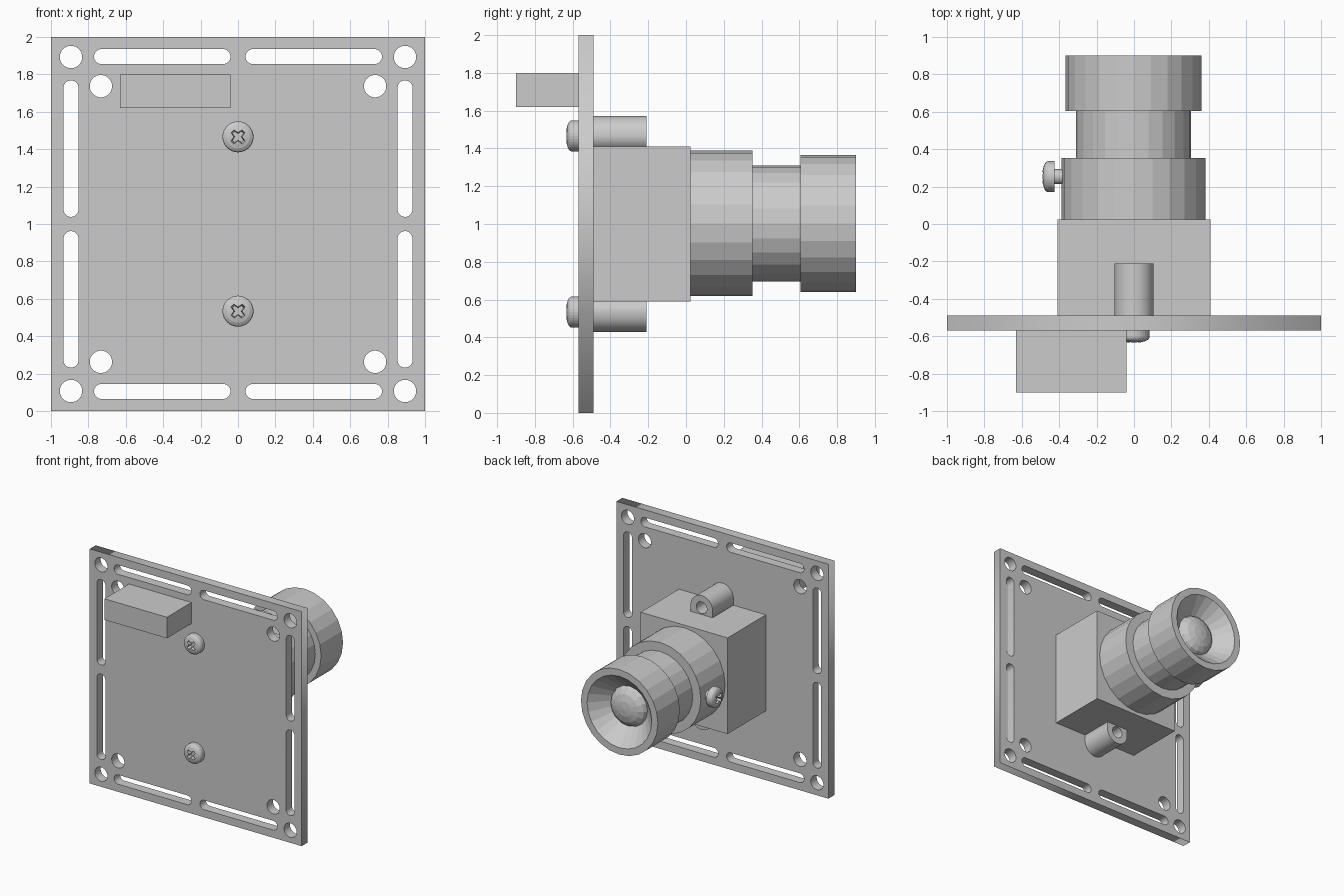
import bpy, bmesh
from math import sin, cos, pi, copysign, radians
from mathutils import Matrix, Vector

if "Cube" in bpy.data.objects:
    bpy.data.objects.remove(bpy.data.objects["Cube"])


def add_mesh(name, bm, matrix=Matrix()):
    bmesh.ops.remove_doubles(bm, verts=bm.verts, dist=1e-5)
    bmesh.ops.recalc_face_normals(bm, faces=bm.faces)
    me = bpy.data.meshes.new(name)
    bm.to_mesh(me)
    bm.free()
    ob = bpy.data.objects.new(name, me)
    bpy.context.collection.objects.link(ob)
    ob.matrix_world = matrix
    return ob


def box(name, lo, hi):
    bm = bmesh.new()
    lo, hi = Vector(lo), Vector(hi)
    bmesh.ops.create_cube(bm, size=1, matrix=Matrix.Translation((lo + hi) / 2)
                          @ Matrix.Diagonal((*(hi - lo), 1)))
    return add_mesh(name, bm)


def lathe(name, profile, matrix, n=24):
    """Revolve (radius, height) points around local z."""
    bm = bmesh.new()
    vs = [bm.verts.new((r, 0, h)) for r, h in profile]
    es = [bm.edges.new(p) for p in zip(vs, vs[1:])]
    bmesh.ops.spin(bm, geom=vs + es, cent=(0, 0, 0), axis=(0, 0, 1),
                   angle=2 * pi, steps=n, use_duplicate=False)
    return add_mesh(name, bm, matrix)


def slot(cx, cz, dx=0, dz=0, r=0.06, n=24):
    """Circle, stretched to a round-ended slot by half lengths dx, dz."""
    pts = []
    for i in range(n):
        a = 2 * pi * (i + .5) / n
        pts.append((cx + r * cos(a) + copysign(dx, cos(a)),
                    cz + r * sin(a) + copysign(dz, sin(a))))
    return pts


def plate(name, loops, y0, y1):
    """Outline with holes in xz, extruded from y0 to y1."""
    cu = bpy.data.curves.new(name, 'CURVE')
    cu.dimensions, cu.fill_mode, cu.extrude = '2D', 'BOTH', (y1 - y0) / 2
    for loop in loops:
        sp = cu.splines.new('POLY')
        sp.points.add(len(loop) - 1)
        for p, (x, z) in zip(sp.points, loop):
            p.co = (x, z, 0, 1)
        sp.use_cyclic_u = True
    tmp = bpy.data.objects.new(name + "_outline", cu)
    bpy.context.collection.objects.link(tmp)
    bm = bmesh.new()
    me = tmp.evaluated_get(bpy.context.evaluated_depsgraph_get()).to_mesh()
    bm.from_mesh(me)
    bpy.data.objects.remove(tmp)
    return add_mesh(name, bm, Matrix.Translation((0, (y0 + y1) / 2, 0))
                    @ Matrix.Rotation(pi / 2, 4, 'X'))


def screw(name, loc, rot, shank):
    """Pan head screw, head seat at local z = 0, with a cross recess."""
    m = Matrix.Translation(loc) @ rot
    ob = lathe(name, [(0, -shank), (.04, -shank), (.04, 0), (.083, 0), (.083, .036),
                      (.077, .047), (.062, .056), (.035, .063), (0, .065)], m, 32)
    bm = bmesh.new()
    pts = []
    for k in range(4):
        a = pi / 4 + k * pi / 2
        for u, v in ((.045, -.011), (.045, .011), (.016, .016)):
            pts.append((u * cos(a) - v * sin(a), u * sin(a) + v * cos(a)))
    low = [bm.verts.new((x * .75, y * .75, .025)) for x, y in pts]
    top = [bm.verts.new((x * 1.05, y * 1.05, .08)) for x, y in pts]
    bm.faces.new(low)
    bm.faces.new(top)
    for i in range(12):
        j = (i + 1) % 12
        bm.faces.new((low[i], low[j], top[j], top[i]))
    cutter = add_mesh(name + "_cutter", bm, m)
    cutter.hide_render = True
    mod = ob.modifiers.new("recess", 'BOOLEAN')
    mod.operation, mod.solver, mod.object = 'DIFFERENCE', 'EXACT', cutter
    bpy.context.view_layer.objects.active = ob
    bpy.ops.object.modifier_apply(modifier=mod.name)
    bpy.data.objects.remove(cutter)


# circuit board with corner holes and edge slots
loops = [[(-1, 0), (1, 0), (1, 2), (-1, 2)]]
for sx in (-1, 1):
    for sz in (-1, 1):
        loops += [slot(sx * .893, 1 + sz * .893),
                  slot(sx * .733, 1 + sz * .737),
                  slot(sx * .405, 1 + sz * .895, dx=.325, r=.04),
                  slot(sx * .893, 1 + sz * .403, dz=.325, r=.04)]
plate("board", loops, -.57, -.49)

# plug socket on the front
box("connector", (-.63, -.9, 1.62), (-.04, -.57, 1.8))

# lens housing with two screw posts
box("housing", (-.41, -.49, .59), (.41, .025, 1.41))
turn_front = Matrix.Rotation(pi / 2, 4, 'X')
for s, side in ((1, "upper"), (-1, "lower")):
    arc = [(.104 * cos(pi * i / 16), 1 + s * (.468 + .104 * sin(pi * i / 16)))
           for i in range(17)]
    outline = arc + [(-.104, 1 + s * .405), (.104, 1 + s * .405)]
    plate(side + "_post", [outline, slot(0, 1 + s * .468, r=.05)], -.49, -.21)
    screw(side + "_screw", (0, -.57, 1 + s * .466), turn_front, .2)

# stepped lens barrel with conical mouth and glass dome
back = Matrix.Translation((-.002, 0, 1.003)) @ Matrix.Rotation(-pi / 2, 4, 'X')
lathe("lens_barrel", [(0, .02), (.385, .02), (.385, .352), (.308, .352), (.308, .605),
                      (.363, .605), (.363, .9), (.305, .9), (.165, .76), (0, .76)], back)
lathe("lens_glass", [(.17 * cos(radians(a)), .765 + .075 * sin(radians(a)))
                     for a in (0, 22.5, 45, 67.5, 90)], back, 16)

# focus locking screw on the side of the barrel
screw("focus_screw", (-.425, .253, 1.003), Matrix.Rotation(-pi / 2, 4, 'Y'), .08)
